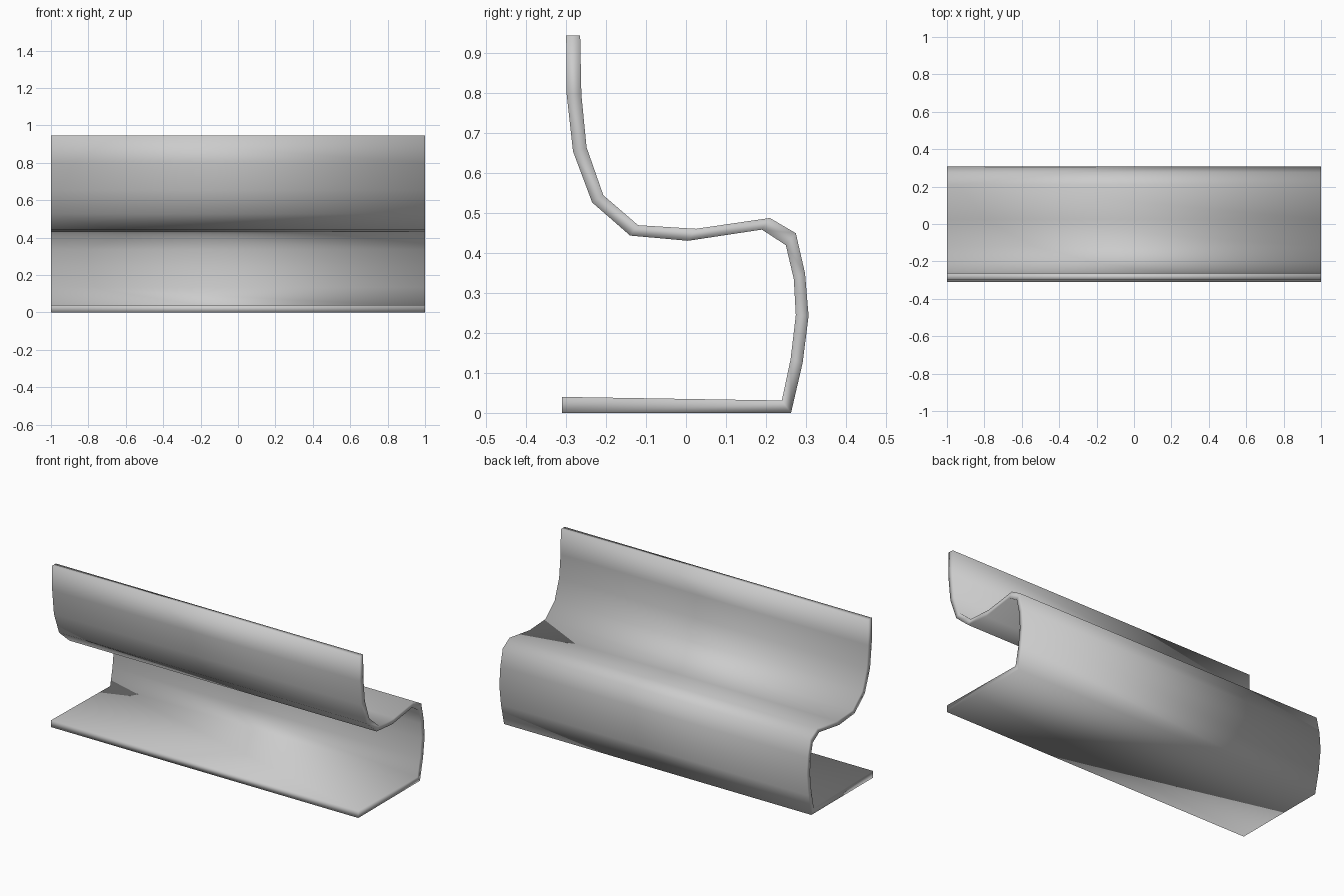
import bpy
import bmesh

cube = bpy.data.objects.get("Cube")
if cube:
    bpy.data.objects.remove(cube, do_unlink=True)

# Single plain grey material
grey = bpy.data.materials.new("light_grey")
grey.use_nodes = True
colour = (0.6, 0.6, 0.6, 1)
grey.diffuse_color = colour
grey.node_tree.nodes["Principled BSDF"].inputs["Base Color"].default_value = colour

# Bent strip section as (y, z): one face, then the other, from top edge to foot edge
inner = [(-.30, .945), (-.299, .80), (-.283, .655), (-.235, .527), (-.14, .444),
         (.005, .431), (.19, .459), (.25, .42), (.27, .335), (.275, .245),
         (.262, .135), (.24, .031), (-.31, .04)]
outer = [(-.265, .945), (-.262, .797), (-.249, .665), (-.207, .545), (-.12, .47),
         (.025, .461), (.21, .488), (.275, .45), (.298, .35), (.307, .243),
         (.292, .125), (.263, 0), (-.31, 0)]

# Sweep the section along the whole width
half_width = 1
bm = bmesh.new()
verts = [bm.verts.new((-half_width, y, z)) for y, z in inner + outer[::-1]]
n = len(inner)
caps = [bm.faces.new((verts[i], verts[i + 1], verts[-i - 2], verts[-i - 1]))
        for i in range(n - 1)]
swept = bmesh.ops.extrude_face_region(bm, geom=caps, use_keep_orig=True)["geom"]
bmesh.ops.translate(bm, vec=(2 * half_width, 0, 0),
                    verts=[v for v in swept if isinstance(v, bmesh.types.BMVert)])
bmesh.ops.recalc_face_normals(bm, faces=bm.faces)
for face in bm.faces:
    face.smooth = True

mesh = bpy.data.meshes.new("bent_stand")
bm.to_mesh(mesh)
bm.free()
mesh.materials.append(grey)
stand = bpy.data.objects.new("bent_stand", mesh)
bpy.context.collection.objects.link(stand)
